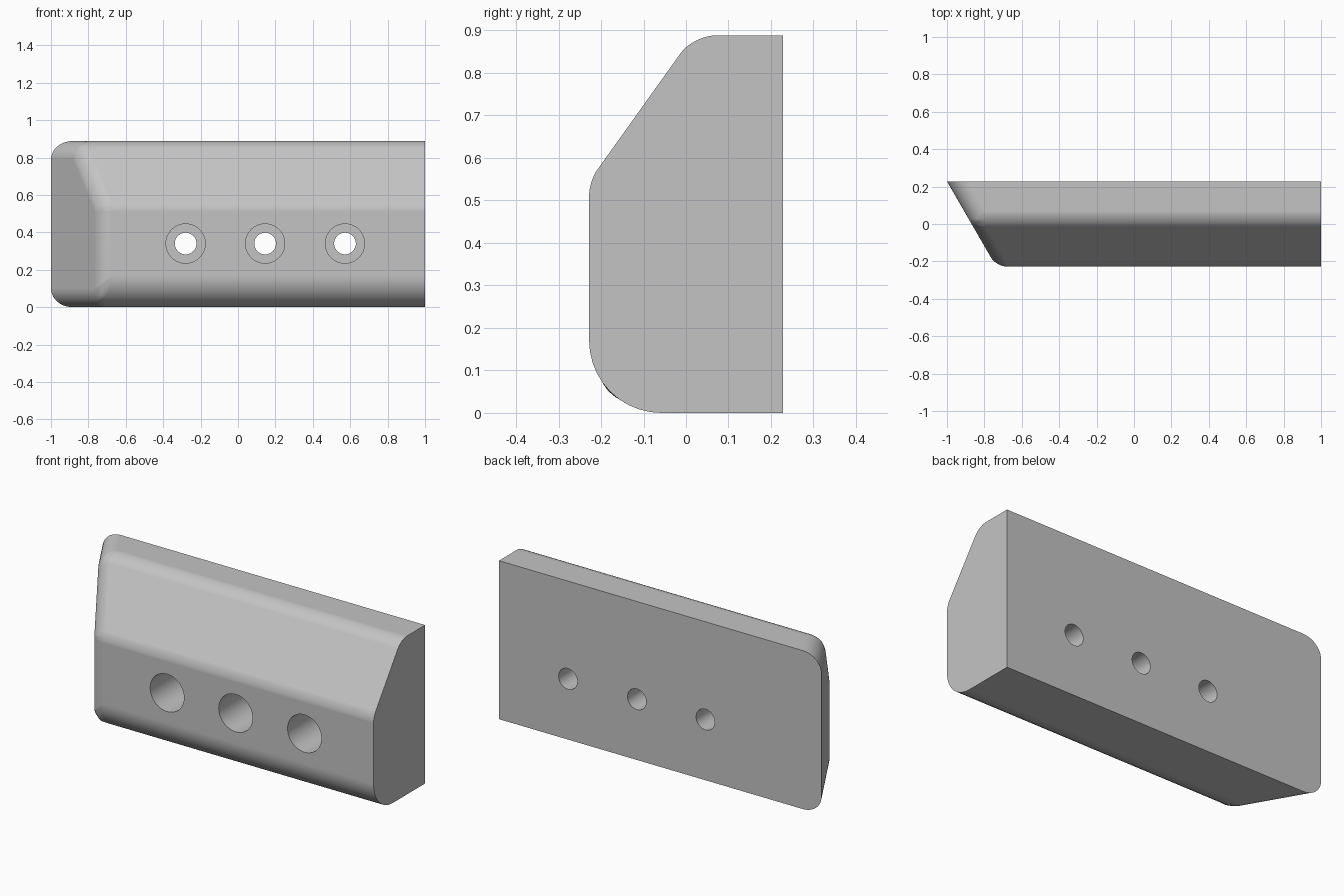
import bpy
import bmesh
import math
from mathutils import Matrix

if "Cube" in bpy.data.objects:
    bpy.data.objects.remove(bpy.data.objects["Cube"], do_unlink=True)

HALF_DEPTH, HEIGHT = 0.228, 0.888
END_SLOPE = math.tan(math.radians(30))
FILLET, BOTTOM_FILLET = 0.1, 0.17

grey = bpy.data.materials.new("light grey")
grey.use_nodes = True
colour = (0.55, 0.55, 0.55, 1)
grey.diffuse_color = colour
grey.node_tree.nodes["Principled BSDF"].inputs["Base Color"].default_value = colour


def new_object(name, bm):
    bmesh.ops.recalc_face_normals(bm, faces=bm.faces)
    mesh = bpy.data.meshes.new(name)
    bm.to_mesh(mesh)
    bm.free()
    mesh.materials.append(grey)
    obj = bpy.data.objects.new(name, mesh)
    bpy.context.collection.objects.link(obj)
    return obj


def apply_modifier(obj, modifier):
    bpy.context.view_layer.objects.active = obj
    bpy.ops.object.modifier_apply(modifier=modifier.name)


# Body: side profile swept from the slanted end to the square end
profile = [(HALF_DEPTH, 0), (-HALF_DEPTH, 0), (-HALF_DEPTH, 0.545),
           (0.017, HEIGHT), (HALF_DEPTH, HEIGHT)]
bm = bmesh.new()
slanted = [bm.verts.new((-1 + (HALF_DEPTH - y) * END_SLOPE, y, z)) for y, z in profile]
square = [bm.verts.new((1, y, z)) for y, z in profile]
bm.faces.new(slanted)
bm.faces.new(square[::-1])
for i in range(len(profile)):
    j = (i + 1) % len(profile)
    bm.faces.new((slanted[i], slanted[j], square[j], square[i]))
bmesh.ops.recalc_face_normals(bm, faces=bm.faces)

# Rounded edges: all except those of the back and the square end
weights = bm.edges.layers.float.new("bevel_weight_edge")
for edge in bm.edges:
    a, b = (v.co for v in edge.verts)
    on_back = min(a.y, b.y) > HALF_DEPTH - 0.01
    on_square_end = min(a.x, b.x) > 0.99
    if not on_back and not on_square_end:
        low_front = max(a.z, b.z) < 0.01 and max(a.y, b.y) < 0
        radius = BOTTOM_FILLET if low_front else FILLET
        setback = radius * math.tan(edge.calc_face_angle() / 2)
        edge[weights] = setback / BOTTOM_FILLET
body = new_object("mounting_block", bm)
bevel = body.modifiers.new("rounded edges", "BEVEL")
bevel.limit_method = "WEIGHT"
bevel.offset_type = "OFFSET"
bevel.width = BOTTOM_FILLET
bevel.segments = 10
bevel.use_clamp_overlap = False
apply_modifier(body, bevel)


# Counterbored screw holes
def drill(x, radius, y_front, y_back):
    bm = bmesh.new()
    place = (Matrix.Translation((x, (y_front + y_back) / 2, 0.34))
             @ Matrix.Rotation(math.pi / 2, 4, "X"))
    bmesh.ops.create_cone(bm, cap_ends=True, segments=48, radius1=radius,
                          radius2=radius, depth=y_back - y_front, matrix=place)
    cutter = new_object("hole_cutter", bm)
    cutter.hide_render = True
    cut = body.modifiers.new("hole", "BOOLEAN")
    cut.object = cutter
    cut.operation = "DIFFERENCE"
    cut.solver = "EXACT"
    apply_modifier(body, cut)
    bpy.data.objects.remove(cutter, do_unlink=True)


for x in (-0.28, 0.145, 0.572):
    drill(x, 0.105, -0.4, 0.05)
    drill(x, 0.058, -0.4, 0.4)

# Smooth fillets and bores with crisp rims
bpy.ops.object.select_all(action="DESELECT")
body.select_set(True)
bpy.context.view_layer.objects.active = body
bpy.ops.object.shade_smooth_by_angle(angle=math.radians(30))
normals = body.modifiers.new("flat face normals", "WEIGHTED_NORMAL")
normals.keep_sharp = True
